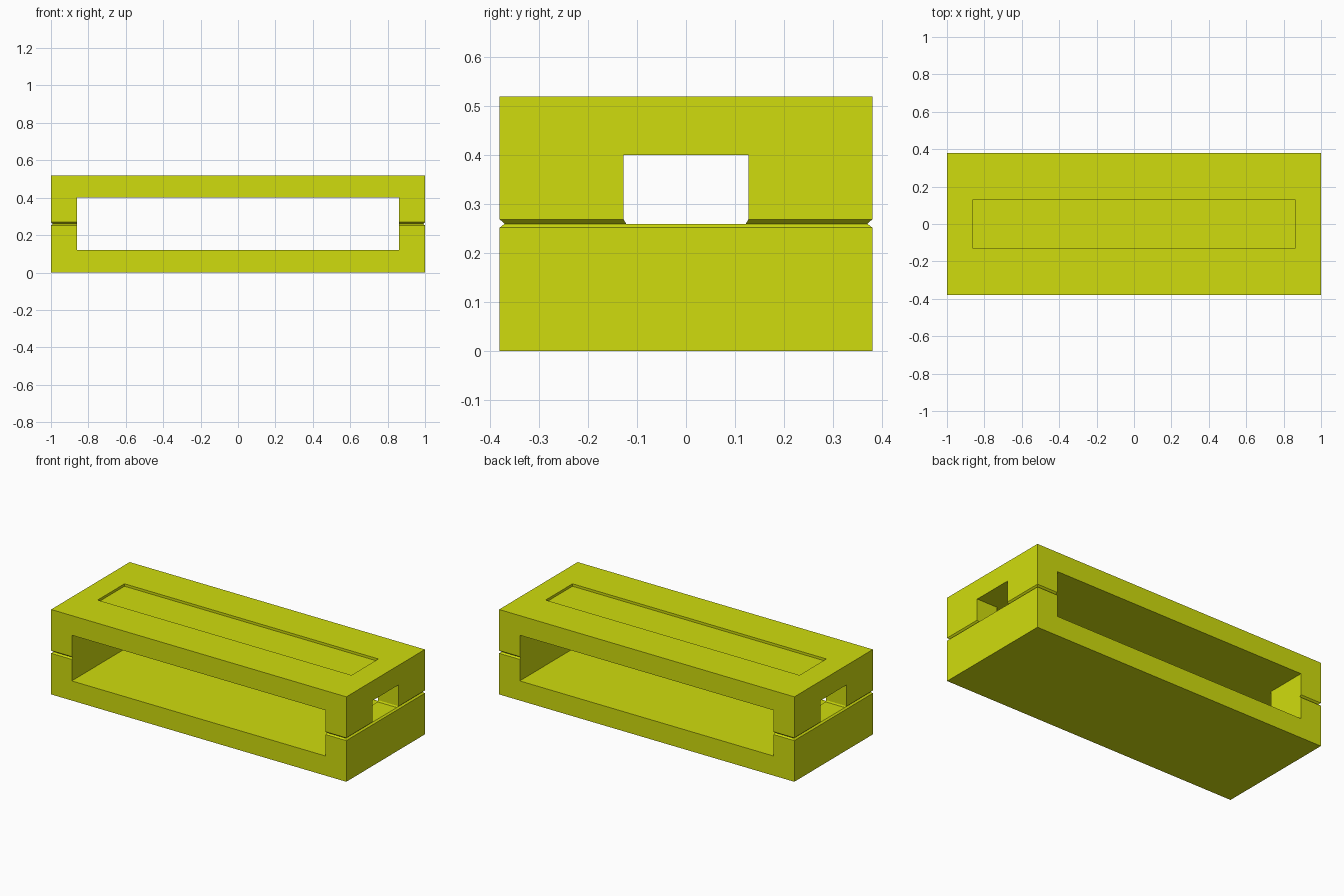
import bpy, bmesh

if "Cube" in bpy.data.objects:
    bpy.data.objects.remove(bpy.data.objects["Cube"])

mat = bpy.data.materials.new("yellow_green")
mat.diffuse_color = (0.63, 0.72, 0.004, 1)
mat.use_nodes = True
mat.node_tree.nodes["Principled BSDF"].inputs["Base Color"].default_value = mat.diffuse_color


def loft(name, sections):
    """Closed solid through centred rectangles given as (z, half_x, half_y)."""
    bm = bmesh.new()
    rings = [[bm.verts.new((sx * hx, sy * hy, z))
              for sx, sy in ((-1, -1), (1, -1), (1, 1), (-1, 1))]
             for z, hx, hy in sections]
    bm.faces.new(rings[0][::-1])
    bm.faces.new(rings[-1])
    for a, b in zip(rings, rings[1:]):
        for i in range(4):
            j = (i + 1) % 4
            bm.faces.new((a[i], a[j], b[j], b[i]))
    mesh = bpy.data.meshes.new(name)
    bm.to_mesh(mesh)
    bm.free()
    mesh.materials.append(mat)
    obj = bpy.data.objects.new(name, mesh)
    bpy.context.collection.objects.link(obj)
    return obj


def cut(target, sections):
    cutter = loft("cutter", sections)
    mod = target.modifiers.new("cut", 'BOOLEAN')
    mod.operation, mod.solver, mod.object = 'DIFFERENCE', 'EXACT', cutter
    bpy.context.view_layer.objects.active = target
    bpy.ops.object.modifier_apply(modifier=mod.name)
    bpy.data.objects.remove(cutter)


SEAM, LOW, HIGH = 0.26, 0.252, 0.269   # seam height and its bevel edges

# Lower half: tray with solid ends and a bevelled seam edge
lower = loft("lower_half", [(0, 1, 0.38), (LOW, 1, 0.38), (SEAM, 0.99, 0.37)])
cut(lower, [(0.12, 0.86, 0.6), (0.4, 0.86, 0.6)])

# Upper half: lid with matching bevel, long side windows and end windows
upper = loft("upper_half", [(SEAM, 0.99, 0.37), (HIGH, 1, 0.38), (0.52, 1, 0.38)])
cut(upper, [(0.2, 0.86, 0.6), (0.40, 0.86, 0.6)])
cut(upper, [(0.25, 1.2, 0.117), (HIGH, 1.2, 0.127), (0.40, 1.2, 0.127)])

# Shallow recess in the top face
cut(upper, [(0.505, 0.86, 0.13), (0.6, 0.86, 0.13)])
